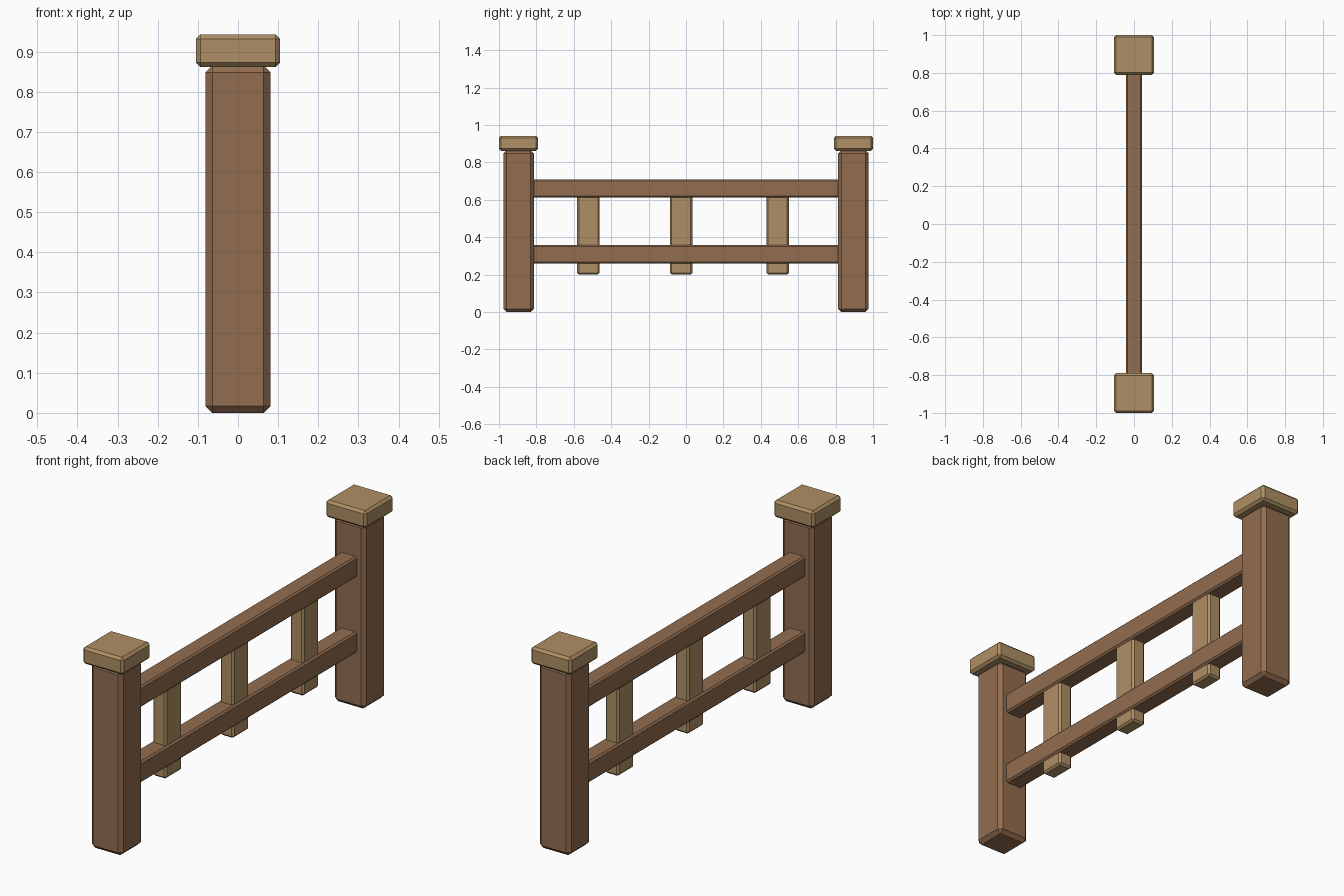
import bpy
import bmesh

if "Cube" in bpy.data.objects:
    bpy.data.objects.remove(bpy.data.objects["Cube"])


def material(name, color):
    m = bpy.data.materials.new(name)
    m.diffuse_color = (*color, 1.0)
    m.use_nodes = True
    m.node_tree.nodes["Principled BSDF"].inputs["Base Color"].default_value = m.diffuse_color
    return m


brown = material("brown wood", (0.29, 0.155, 0.08))
tan = material("tan wood", (0.43, 0.275, 0.128))


def beam(name, x, y, z, bevel, mat):
    """Chamfered box spanning the given (low, high) ranges."""
    bm = bmesh.new()
    bmesh.ops.create_cube(bm, size=1.0)
    for v in bm.verts:
        for i, (lo, hi) in enumerate((x, y, z)):
            v.co[i] = lo if v.co[i] < 0 else hi
    bmesh.ops.bevel(bm, geom=bm.edges[:], offset=bevel, segments=1,
                    affect='EDGES', profile=0.5)
    me = bpy.data.meshes.new(name)
    bm.to_mesh(me)
    bm.free()
    me.materials.append(mat)
    ob = bpy.data.objects.new(name, me)
    bpy.context.collection.objects.link(ob)
    return ob


def around(c, half):
    return (c - half, c + half)


# End posts with square caps
for side, y in (("front", -0.895), ("back", 0.895)):
    beam(side + "_post", around(0, 0.081), around(y, 0.081), (0, 0.865), 0.017, brown)
    beam(side + "_cap", around(0, 0.105), around(y, 0.105), (0.862, 0.942), 0.011, tan)

# Horizontal rails running into the posts
for level, z in (("lower", 0.308), ("upper", 0.66)):
    beam(level + "_rail", around(0, 0.043), around(0, 0.83), around(z, 0.049), 0.008, brown)

# Short uprights threaded through the lower rail
for i, y in enumerate((-0.522, -0.026, 0.49)):
    beam(f"upright_{i + 1}", around(0, 0.035), around(y, 0.06), (0.2, 0.66), 0.009, tan)
